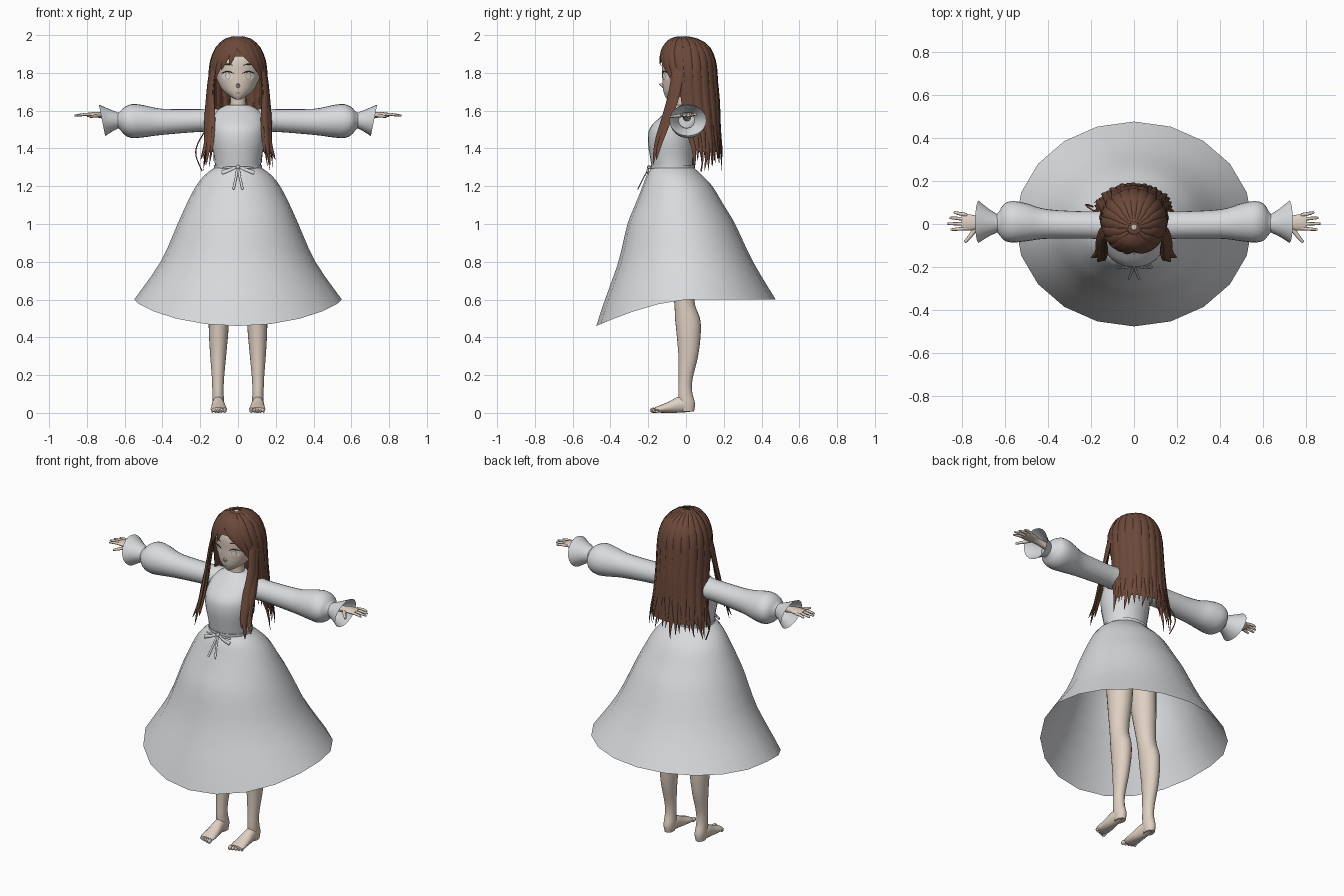
import bpy, bmesh, random
from math import sin, cos, pi, radians, sqrt
from mathutils import Vector, Matrix

random.seed(4)
if "Cube" in bpy.data.objects:
    bpy.data.objects.remove(bpy.data.objects["Cube"])
made = []


def material(name, *rgb):
    m = bpy.data.materials.new(name)
    m.use_nodes = True
    m.diffuse_color = (*rgb, 1)
    m.node_tree.nodes["Principled BSDF"].inputs["Base Color"].default_value = (*rgb, 1)
    return m


cloth = material("pale grey cloth", .69, .70, .72)
skin = material("pale skin", .74, .63, .54)
brown = material("brown hair", .15, .066, .042)
eye_white = material("eye white", .80, .76, .72)
tan = material("tan iris", .50, .36, .27)
dark = material("dark brown lash", .06, .03, .025)
lip = material("lip", .42, .22, .18)


def smooth(points, steps=4):
    """Catmull-Rom refinement of a list of tuples of any length."""
    p = [Vector(q) for q in points]
    p = [p[0], *p, p[-1]]
    out = []
    for a, b, c, d in zip(p, p[1:], p[2:], p[3:]):
        for i in range(steps):
            t = i / steps
            out.append(b + (c - a) * (t / 2) + (a * 2 - b * 5 + c * 4 - d) * (t * t / 2)
                       + (b * 3 - a - c * 3 + d) * (t ** 3 / 2))
    return out + [p[-1]]


def at(table, z):
    """Read a descending ring table at height z."""
    for a, b in zip(table, table[1:]):
        if a[0] >= z >= b[0]:
            return a.lerp(b, (a[0] - z) / max(a[0] - b[0], 1e-6))
    return table[0] if z > table[0][0] else table[-1]


def skin_rings(bm, rings, caps=True):
    rows = [[bm.verts.new(p) for p in ring] for ring in rings]
    n = len(rows[0])
    for a, b in zip(rows, rows[1:]):
        for i in range(n):
            j = (i + 1) % n
            bm.faces.new((a[i], a[j], b[j], b[i]))
    if caps:
        bm.faces.new(rows[0][::-1])
        bm.faces.new(rows[-1])
    return rows


def loft(bm, table, axis="z", n=24, caps=True):
    """Elliptical rings (position, centre u, centre v, radius u, radius v)."""
    rings = []
    for pos, cu, cv, ru, rv in table:
        ring = []
        for i in range(n):
            a = 2 * pi * i / n - pi / 2
            u, v = cu + ru * cos(a), cv + rv * sin(a)
            ring.append({"z": (u, v, pos), "x": (pos, u, v), "y": (u, pos, v)}[axis])
        rings.append(ring)
    return skin_rings(bm, rings, caps)


def sweep(bm, pts, width, thick, out=None, taper=lambda t: 1, n=8):
    """Flattened tube along points, its flat side facing outwards."""
    rings = []
    for i, p in enumerate(pts):
        tangent = pts[min(i + 1, len(pts) - 1)] - pts[max(i - 1, 0)]
        facing = out or p - Vector((0, .02, min(p.z, 1.8)))
        side = tangent.cross(facing).normalized()
        normal = side.cross(tangent).normalized()
        k = taper(i / (len(pts) - 1))
        rings.append([p + side * (width * k * cos(2 * pi * j / n))
                      + normal * (thick * k * sin(2 * pi * j / n)) for j in range(n)])
    skin_rings(bm, rings)


def finish(bm, name, mat, mirror=False):
    bmesh.ops.recalc_face_normals(bm, faces=bm.faces)
    mesh = bpy.data.meshes.new(name)
    bm.to_mesh(mesh)
    bm.free()
    mesh.materials.append(mat)
    ob = bpy.data.objects.new(name, mesh)
    bpy.context.collection.objects.link(ob)
    if mirror:
        ob.modifiers.new("mirror", "MIRROR").use_clip = False
    made.append(ob)


def part(name, mat, table, axis="z", n=24, caps=True, mirror=False):
    bm = bmesh.new()
    loft(bm, smooth(table), axis, n, caps)
    finish(bm, name, mat, mirror)


# Skirt: flared, with the hem dipping at the front
skirt = smooth([(1.3, 0, -.07, .122, .11), (1.26, 0, -.062, .175, .145), (1.2, 0, -.045, .223, .185),
                (1.1, 0, -.035, .275, .235), (1, 0, -.025, .32, .285), (.8, 0, -.005, .41, .36),
                (.6, 0, 0, .55, .475)], 3)
bm = bmesh.new()
for row in loft(bm, skirt, n=20, caps=False):
    drop = max(0, (1 - row[0].co.z) / .4) ** 2
    for v in row:
        front = max(0, -v.co.y / .475)
        v.co.z -= .14 * drop * front ** 1.5
finish(bm, "skirt", cloth)

# Bodice, waistband and neck
part("bodice", cloth, [(1.29, 0, -.07, .121, .109), (1.35, 0, -.076, .126, .114), (1.44, 0, -.078, .142, .124),
                       (1.51, 0, -.07, .145, .12), (1.57, 0, -.04, .135, .092), (1.61, 0, -.02, .1, .065),
                       (1.63, 0, -.012, .06, .052)])
part("waistband", cloth, [(1.29, 0, -.07, .126, .114), (1.312, 0, -.07, .127, .116)])
part("neck", skin, [(1.58, 0, -.01, .05, .045), (1.64, 0, -.01, .041, .041), (1.72, 0, -.01, .042, .045)])

# Puffed sleeves and slanted open cuffs
part("sleeves", cloth, [(.07, 0, 1.55, .05, .05), (.13, -.005, 1.55, .068, .063), (.2, -.005, 1.548, .063, .06),
                        (.4, 0, 1.541, .068, .069), (.5, .008, 1.544, .088, .085), (.56, .01, 1.545, .096, .09),
                        (.6, .009, 1.545, .086, .074), (.625, .005, 1.547, .055, .047),
                        (.637, .003, 1.548, .04, .04)], "x", mirror=True)
bm = bmesh.new()
cuff = smooth([(.63, .003, 1.548, .04, .04), (.66, .005, 1.548, .056, .053), (.69, .008, 1.548, .075, .068),
               (.72, .01, 1.549, .098, .083)], 3)
for row in loft(bm, cuff, "x", caps=False):
    for v in row:
        v.co.x += .2 * (v.co.z - 1.548) * (v.co.x - .63) / .09
finish(bm, "cuffs", cloth, True)

# Hands: wrist and palm, then four fingers and a thumb
part("palms", skin, [(.6, .005, 1.56, .022, .022), (.7, .005, 1.572, .02, .018), (.74, .006, 1.578, .034, .015),
                     (.78, .008, 1.578, .038, .013), (.8, .008, 1.578, .034, .01)], "x", 16, mirror=True)
bm = bmesh.new()
for y, reach in ((-.02, .85), (.001, .865), (.022, .856), (.042, .835)):
    sweep(bm, smooth([(.775, y, 1.579), (.81, y * 1.15, 1.58), (reach, y * 1.3, 1.574)]), .0085, .008,
          Vector((0, 0, 1)), lambda t: 1 - .45 * t ** 3)
sweep(bm, smooth([(.73, -.015, 1.576), (.755, -.05, 1.572), (.785, -.085, 1.568)]), .011, .01,
      Vector((0, 0, 1)), lambda t: 1 - .45 * t ** 2)
finish(bm, "fingers", skin, True)

# Legs, hips and bare feet
part("legs", skin, [(1.02, .078, -.03, .076, .09), (.8, .086, -.02, .068, .075), (.6, .098, -.01, .055, .054),
                    (.5, .102, .008, .053, .066), (.42, .103, .014, .051, .064), (.3, .105, .012, .042, .052),
                    (.18, .106, -.002, .032, .037), (.11, .106, -.004, .03, .037), (.05, .105, .005, .031, .043),
                    (.008, .105, .006, .026, .036)], mirror=True)
part("hips", skin, [(1.25, 0, -.06, .13, .11), (1.1, 0, -.04, .155, .12), (1, 0, -.03, .15, .105),
                    (.95, 0, -.03, .08, .07)])
part("feet", skin, [(.02, .105, .045, .027, .04), (-.04, .105, .043, .033, .042), (-.09, .103, .03, .039, .03),
                    (-.14, .102, .02, .043, .019), (-.165, .102, .016, .038, .013)], "y", 16, mirror=True)
bm = bmesh.new()
for i in range(5):
    size = .014 - .0015 * i
    place = Matrix.Translation((.07 + .0165 * i, -.174 + .005 * i, size)) @ Matrix.Diagonal((.75, 1.3, 1, 1))
    bmesh.ops.create_uvsphere(bm, u_segments=10, v_segments=6, radius=size, matrix=place)
finish(bm, "toes", skin, True)

# Head
head = [(1.985, 0, .005, .02, .02), (1.965, 0, .005, .065, .07), (1.92, 0, .005, .105, .112),
        (1.86, 0, .003, .124, .13), (1.8, 0, 0, .121, .126), (1.75, 0, -.01, .106, .115),
        (1.705, 0, -.035, .078, .085), (1.675, 0, -.06, .042, .05), (1.66, 0, -.08, .014, .02)]
part("head", skin, head, n=36)
head = smooth(head)


def on_face(x, z, lift):
    _, _, cy, rx, ry = at(head, z)
    return Vector((x, cy - ry * sqrt(max(0, 1 - (x / rx) ** 2)) - lift, z))


def face_patch(name, mat, x, z, rx, rz, lift, mirror=True):
    bm = bmesh.new()
    hub = bm.verts.new(on_face(x, z, lift))
    rim = [bm.verts.new(on_face(x + rx * cos(a * pi / 8), z + rz * sin(a * pi / 8), lift)) for a in range(16)]
    for a, b in zip(rim, rim[1:] + rim[:1]):
        bm.faces.new((hub, a, b))
    finish(bm, name, mat, mirror)


# Facial features
face_patch("eye_whites", eye_white, .056, 1.783, .029, .022, .003)
face_patch("irises", tan, .054, 1.783, .015, .02, .005)
face_patch("pupils", eye_white, .054, 1.782, .011, .015, .0065)
face_patch("mouth", lip, 0, 1.694, .013, .003, .003, False)
for name, z, rise, half, mat in (("lashes", 1.795, .012, .034, dark), ("brows", 1.838, .008, .028, brown)):
    bm = bmesh.new()
    arc = [on_face(.056 + half * k / 6, z + rise * (1 - (k / 6) ** 2), .004) for k in range(-6, 7)]
    sweep(bm, arc, .0025, .002, taper=lambda t: .3 + sin(pi * t))
    finish(bm, name, mat, True)
bm = bmesh.new()
bmesh.ops.create_cone(bm, segments=10, radius1=.014, radius2=.003, depth=.03, cap_ends=True,
                      matrix=Matrix.Translation((0, -.127, 1.736)) @ Matrix.Rotation(radians(65), 4, "X"))
finish(bm, "nose", skin)

# Hair volume: a shell around the skull and down the back, open at the face
hair = smooth([(1.992, 0, -.015, .012, .012), (1.98, 0, -.01, .055, .055), (1.95, 0, 0, .092, .1),
               (1.9, 0, .002, .122, .13), (1.84, 0, .005, .139, .145), (1.75, 0, .01, .145, .147),
               (1.65, 0, .02, .145, .147), (1.5, 0, .04, .157, .135), (1.38, 0, .06, .176, .128),
               (1.27, 0, .06, .19, .13)])
bm = bmesh.new()
loft(bm, [r for r in hair if r[0] > 1.36], n=40, caps=False)
doomed = []
for f in bm.faces:
    c = f.calc_center_median()
    limit = .05 if c.z < 1.7 else -.03 if c.z < 1.8 else -.075 if c.z < 1.89 else -1
    if c.y < limit:
        doomed.append(f)
bmesh.ops.delete(bm, geom=doomed, context="FACES")
finish(bm, "hair_shell", brown)


def on_hair(angle, z, lift=.0):
    _, _, cy, rx, ry = at(hair, z)
    a = radians(angle)
    return Vector(((rx + lift) * cos(a), cy + (ry + lift) * sin(a), z + lift * .5))


def lock_taper(t):
    return min(1, .2 + 4 * t) * (1 - t ** 5) + .03


# Long back locks with ragged tips
bm = bmesh.new()
for i in range(23):
    angle = -8 + 196 * i / 22
    tip = random.uniform(1.27, 1.35)
    pts = [on_hair(angle + random.uniform(-2, 2) * (k / 16) ** 3, 1.99 - (1.99 - tip) * (k / 16) ** 1.4,
                   .004 * (i % 2)) for k in range(17)]
    sweep(bm, pts, .026, .009, taper=lock_taper)
finish(bm, "back_locks", brown)

# Fringe swept away from an off-centre parting
bm = bmesh.new()
for start, end, tip in ((-96, -56, 1.835), (-85, -42, 1.79), (-68, -28, 1.73), (-48, -16, 1.69), (-25, -5, 1.66),
                        (-98, -108, 1.835), (-106, -128, 1.81), (-118, -145, 1.75), (-135, -162, 1.7),
                        (-155, -175, 1.66)):
    pts = [on_hair(start + (end - start) * (k / 12) ** 1.3, 1.988 - (1.988 - tip) * (k / 12) ** 1.3, .004)
           for k in range(13)]
    sweep(bm, pts, .027, .009, taper=lambda t: min(1, .25 + 3 * t) * (1 - t ** 3) + .03)
finish(bm, "fringe", brown)

# Long locks falling in front of the shoulders
bm = bmesh.new()
for dx, dy, tip in ((0, 0, 1.31), (.014, .018, 1.34), (-.014, .004, 1.37)):
    path = [(.1, -.04, 1.91), (.135 + dx / 3, -.055 + dy, 1.8), (.148 + dx / 2, -.075 + dy, 1.68),
            (.15 + dx, -.115 + dy, 1.55), (.155 + dx, -.155 + dy, 1.43), (.17 + dx * 2, -.175 + dy, tip)]
    sweep(bm, smooth(path), .024, .01, taper=lock_taper)
finish(bm, "front_locks", brown, True)
bm = bmesh.new()
sweep(bm, smooth([(-.17, .05, 1.5), (-.215, .08, 1.42), (-.222, .09, 1.36), (-.19, .08, 1.28)]), .004, .003)
finish(bm, "stray_wisp", brown)

# Ribbon bow at the waist
bm = bmesh.new()
front = Vector((0, -1, .3))
sweep(bm, smooth([(.004, -.192, 1.302), (.04, -.205, 1.288), (.085, -.2, 1.272)]), .011, .004, front,
      lambda t: .4 + .7 * t)
sweep(bm, smooth([(.004, -.192, 1.3), (.045, -.2, 1.3), (.08, -.185, 1.295)]), .005, .003, front)
sweep(bm, smooth([(.003, -.195, 1.3), (.01, -.222, 1.25), (.024, -.255, 1.185)]), .006, .003, front)
finish(bm, "bow", cloth, True)
bm = bmesh.new()
bmesh.ops.create_uvsphere(bm, u_segments=12, v_segments=8, radius=.011, matrix=Matrix.Translation((0, -.196, 1.302)))
finish(bm, "bow_knot", cloth)

# Smooth shading with sharp edges kept
bpy.ops.object.select_all(action="DESELECT")
for ob in made:
    ob.select_set(True)
bpy.context.view_layer.objects.active = made[0]
bpy.ops.object.shade_smooth_by_angle(angle=radians(50))
